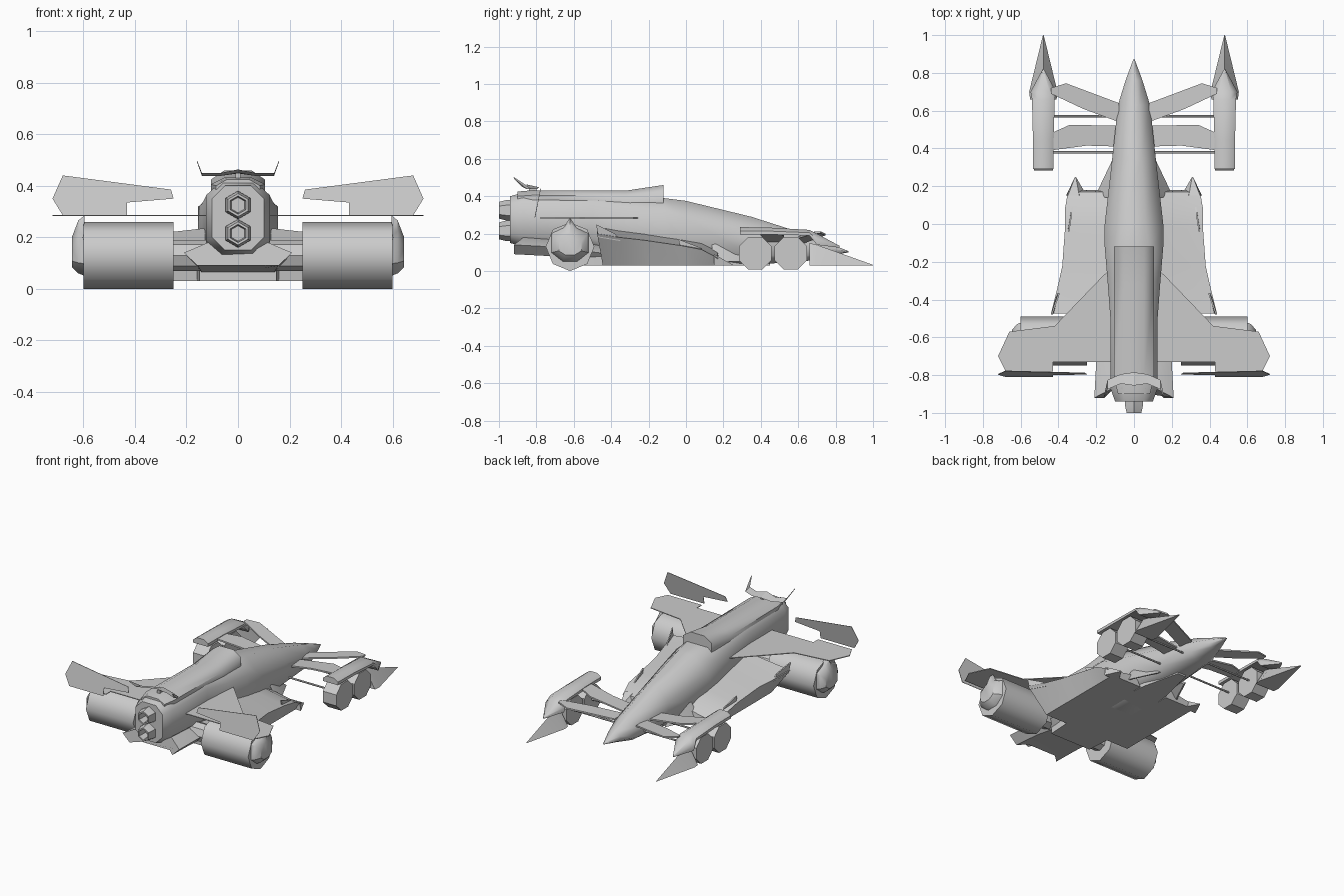
import bpy, bmesh, math
from mathutils import Vector

if "Cube" in bpy.data.objects:
    bpy.data.objects.remove(bpy.data.objects["Cube"])

grey = bpy.data.materials.new("plain grey")
grey.use_nodes = True
colour = (0.6, 0.6, 0.6, 1)
grey.diffuse_color = colour
grey.node_tree.nodes["Principled BSDF"].inputs["Base Color"].default_value = colour


def loft(name, rings, mirror=False, angle=35):
    """Bridge equal-length rings of points and cap both ends."""
    bm = bmesh.new()
    loops = [[bm.verts.new(point) for point in ring] for ring in rings]
    count = len(loops[0])
    for first, second in zip(loops, loops[1:]):
        for i in range(count):
            j = (i + 1) % count
            bm.faces.new((first[i], first[j], second[j], second[i]))
    bm.faces.new(loops[0])
    bm.faces.new(loops[-1])
    bmesh.ops.recalc_face_normals(bm, faces=bm.faces)
    mesh = bpy.data.meshes.new(name)
    bm.to_mesh(mesh)
    bm.free()
    mesh.materials.append(grey)
    part = bpy.data.objects.new(name, mesh)
    bpy.context.collection.objects.link(part)
    if mirror:
        part.modifiers.new("mirror", 'MIRROR')
    bpy.ops.object.select_all(action='DESELECT')
    part.select_set(True)
    bpy.context.view_layer.objects.active = part
    bpy.ops.object.shade_smooth_by_angle(angle=math.radians(angle))
    return part


def plate(name, outline, offset, mirror=True):
    """Thin panel: an outline pushed along an offset vector."""
    offset = Vector(offset)
    corners = [Vector(point) for point in outline]
    return loft(name, [corners, [p + offset for p in corners]], mirror)


def both_sides(half):
    """Complete a half section with its reflection in x."""
    return half + [(-x, y, z) for x, y, z in reversed(half)]


def hull_section(y, w, low, high, roof=.5):
    """Chamfered section; a small roof makes it ridged."""
    height = high - low
    return both_sides([(w * .5, y, low), (w, y, low + height * .2),
                       (w, y, high - height * (.6 - .8 * roof)), (w * roof, y, high)])


def disc(axis, place, radius, centre, sides=8, turn=0.0):
    """Regular ring across the x or y axis."""
    ring = []
    for i in range(sides):
        t = math.tau * (i + turn) / sides
        u, z = centre[0] + radius * math.cos(t), centre[1] + radius * math.sin(t)
        ring.append((place, u, z) if axis == 'x' else (u, place, z))
    return ring


# Ridged nose, hull and engine cowl
hull = [(.87, .004, .1, .106, .3), (.76, .045, .08, .15, .3), (.63, .085, .05, .2, .3),
        (.35, .115, .035, .29, .35), (0, .155, .03, .375, .4), (-.12, .155, .03, .39),
        (-.3, .14, .05, .4), (-.5, .125, .11, .42), (-.87, .125, .13, .42),
        (-.94, .1, .15, .4)]
loft("hull", [hull_section(*s) for s in hull], angle=60)
cowl = [(-.12, .105, .28, .46), (-.32, .105, .28, .43), (-.82, .105, .3, .432),
        (-.9, .085, .3, .425)]
loft("engine_cowl", [hull_section(*s) for s in cowl], angle=60)

# Hexagonal exhausts, hollow at the back
for label, z in (("upper", .325), ("lower", .215)):
    steps = [(-.9, .055), (-.96, .055), (-1, .045), (-1, .035), (-.94, .03)]
    loft(label + "_exhaust",
         [disc('y', y, r, (0, z), sides=6, turn=.5) for y, r in steps])

# Tapered keel and swept rear diffuser
keel = [(.45, .03), (.2, .09), (-.44, .16), (-.6, .15)]
plate("keel", both_sides([(x, y, .03) for y, x in keel]), (0, 0, .06), mirror=False)


def diffuser_section(y, w, low, sweep):
    return both_sides([(w * .5, y + sweep, low), (w * .75, y, low),
                       (w, y, low + .05), (w * .55, y + sweep, low + .09)])


loft("diffuser", [diffuser_section(-.4, .17, .04, 0), diffuser_section(-.73, .2, .08, 0),
                  diffuser_section(-.92, .21, .09, .05)])


def pod_section(y, outer, lip):
    back = y - lip * .15
    return [(.1, y, .03), (.32, y, .03), (outer, back, lip),
            (outer - .09, back, lip + .01), (.13, back, lip + .035)]


# Side pods with undercut flanks, spikes, fins and strakes
pods = [(.18, .35, .07), (.1, .365, .115), (0, .365, .135), (-.2, .38, .165),
        (-.33, .41, .18), (-.445, .44, .2)]
loft("side_pod", [pod_section(*s) for s in pods], mirror=True, angle=50)
loft("pod_spike", [[(.25, .15, .03), (.36, .15, .03), (.35, .15, .09), (.29, .15, .09)],
                   [(.308, .25, .03), (.312, .25, .03), (.312, .25, .034),
                    (.308, .25, .034)]], mirror=True)
plate("rear_pod_fin", [(.44, -.48, .25), (.43, -.47, .18), (.4, -.35, .16),
                       (.405, -.38, .2)], (-.008, 0, 0))
plate("front_pod_fin", [(.35, -.04, .17), (.35, -.03, .12), (.33, .09, .12)],
      (-.008, 0, 0))
plate("hull_strake", [(.1, .37, .05), (.2, .16, .05), (.1, .16, .2)], (0, -.02, 0))

# Rear wing panels and upright end plates leaning forwards
wing = [(.1, -.22), (.16, -.27), (.42, -.54), (.66, -.57), (.72, -.7),
        (.68, -.78), (.43, -.78), (.43, -.73), (.1, -.73)]
plate("rear_wing", [(x, y, .282) for x, y in wing], (0, 0, .005))
upright = [(.25, .35), (.26, .385), (.68, .44), (.72, .35), (.68, .285),
           (.43, .285), (.43, .335)]
plate("wing_upright", [(x, -.81 + (z - .285) * .2, z) for x, z in upright],
      (0, .003, 0))

# Rear wheels with faceted teardrop hub covers
wheel_centre = (-.62, .13)
loft("rear_wheel", [disc('x', x, .13, wheel_centre) for x in (.25, .6)], True, angle=50)


def teardrop(x, w, low, high):
    shoulder = low + (high - low) * .65
    base = low + (high - low) * .2
    half = [(0, high), (w * .35, shoulder + .03), (w, shoulder), (w, base), (w * .4, low)]
    return [(x, -.62 + u, z) for u, z in half] + [(x, -.62 - u, z)
                                                  for u, z in reversed(half[1:])]


loft("rear_hub", [teardrop(.595, .1, .05, .285), teardrop(.62, .09, .06, .265),
                  teardrop(.645, .06, .085, .2)], True)
loft("rear_axle", [disc('x', x, .06, wheel_centre) for x in (.1, .26)], True)

# Front wheels, tie rods and swept arms
for label, y in (("fore", .56), ("aft", .37)):
    loft(label + "_front_wheel", [disc('x', x, .095, (y, .095), turn=.5)
                                  for x in (.43, .53)], True)
    loft(label + "_tie_rod", [disc('x', x, .006, (y + .01, .1), sides=6)
                              for x in (.08, .44)], True)
fore = [(.08, .64), (.36, .745), (.44, .72), (.44, .69), (.27, .61), (.08, .54)]
aft = [(.08, .52), (.34, .525), (.44, .48), (.44, .39), (.25, .415), (.08, .41)]
for label, outline in (("fore_arm", fore), ("aft_arm", aft)):
    plate(label, [(x, y, .14 + x * .14) for x, y in outline], (0, 0, .01))


def arch(y, w, low, high):
    shape = [(-w, low), (-w, (low + high) / 2), (-w / 2, high),
             (w / 2, high), (w, (low + high) / 2), (w, low)]
    return [(.48 + u, y, z) for u, z in shape]


# Front wheel fairings and their pointed noses
fairing = [(.29, .055, .195, .235), (.45, .055, .195, .232),
           (.66, .06, .19, .22), (.7, .068, .14, .2), (.82, .003, .125, .135)]
loft("wheel_fairing", [arch(*s) for s in fairing], mirror=True, angle=50)
nose = [(.66, .07, .03, .15), (.7, .075, .03, .14), (1, .002, .03, .033)]
loft("fairing_nose", [[(.48 - w, y, low), (.48, y, high), (.48 + w, y, low)]
                      for y, w, low, high in nose], mirror=True)

# Curled antenna blade on the cowl
horn = [(0, -.82, .455, .07), (.07, -.82, .443, .05), (.14, -.85, .443, .05),
        (.16, -.92, .5, .01)]
loft("antenna_blade", [[(x, y - c / 2, z + c * .12), (x, y + c / 2, z - c * .1),
                        (x, y, z - .005)] for x, y, z, c in horn], mirror=True)
plate("antenna_post", [(.01, -.84, .41), (.01, -.8, .41), (.01, -.8, .45),
                       (.01, -.84, .45)], (-.02, 0, 0), mirror=False)
